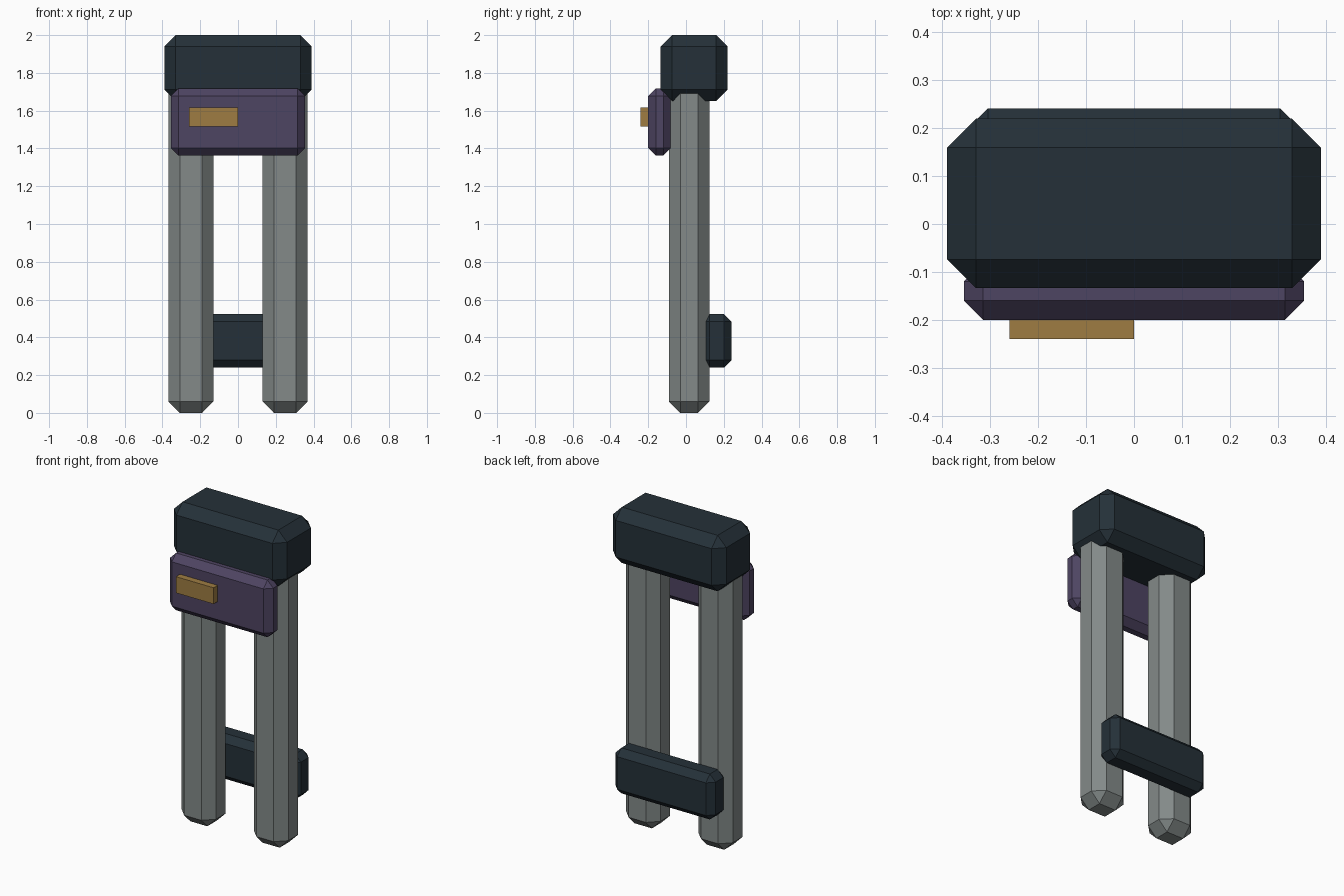
import bpy

if "Cube" in bpy.data.objects:
    bpy.data.objects.remove(bpy.data.objects["Cube"])


def material(name, rgb):
    mat = bpy.data.materials.new(name)
    mat.diffuse_color = (*rgb, 1.0)
    mat.use_nodes = True
    mat.node_tree.nodes["Principled BSDF"].inputs["Base Color"].default_value = mat.diffuse_color
    return mat


SLATE = material("slate", (0.018, 0.030, 0.040))
PURPLE = material("purple", (0.076, 0.058, 0.122))
GOLD = material("gold", (0.342, 0.202, 0.055))
METAL = material("metal", (0.227, 0.254, 0.250))


def block(name, x, y, z, mat, chamfer=0.0):
    """Box spanning the given (min, max) ranges, with flat chamfered edges."""
    spans = (x, y, z)
    bpy.ops.mesh.primitive_cube_add(size=1, location=[(a + b) / 2 for a, b in spans])
    obj = bpy.context.object
    obj.name = name
    obj.scale = [b - a for a, b in spans]
    bpy.ops.object.transform_apply(location=False, rotation=False, scale=True)
    obj.data.materials.append(mat)
    if chamfer:
        mod = obj.modifiers.new("chamfer", "BEVEL")
        mod.width = chamfer
        mod.segments = 1
        mod.limit_method = 'NONE'
    return obj


# Two legs, running up into the top block
for side, sx in (("left", -1), ("right", 1)):
    block(f"{side}_leg", sorted((sx * 0.13, sx * 0.368)), (-0.09, 0.124),
          (0.0, 1.78), METAL, 0.06)

# Top block
block("top_block", (-0.39, 0.39), (-0.134, 0.22), (1.652, 2.0), SLATE, 0.06)

# Front panel with its plate
block("front_panel", (-0.355, 0.355), (-0.20, -0.08), (1.362, 1.718), PURPLE, 0.04)
block("front_plate", (-0.26, 0.0), (-0.24, -0.19), (1.515, 1.616), GOLD)

# Rear cross bar
block("rear_bar", (-0.345, 0.345), (0.085, 0.241), (0.24, 0.523), SLATE, 0.04)
